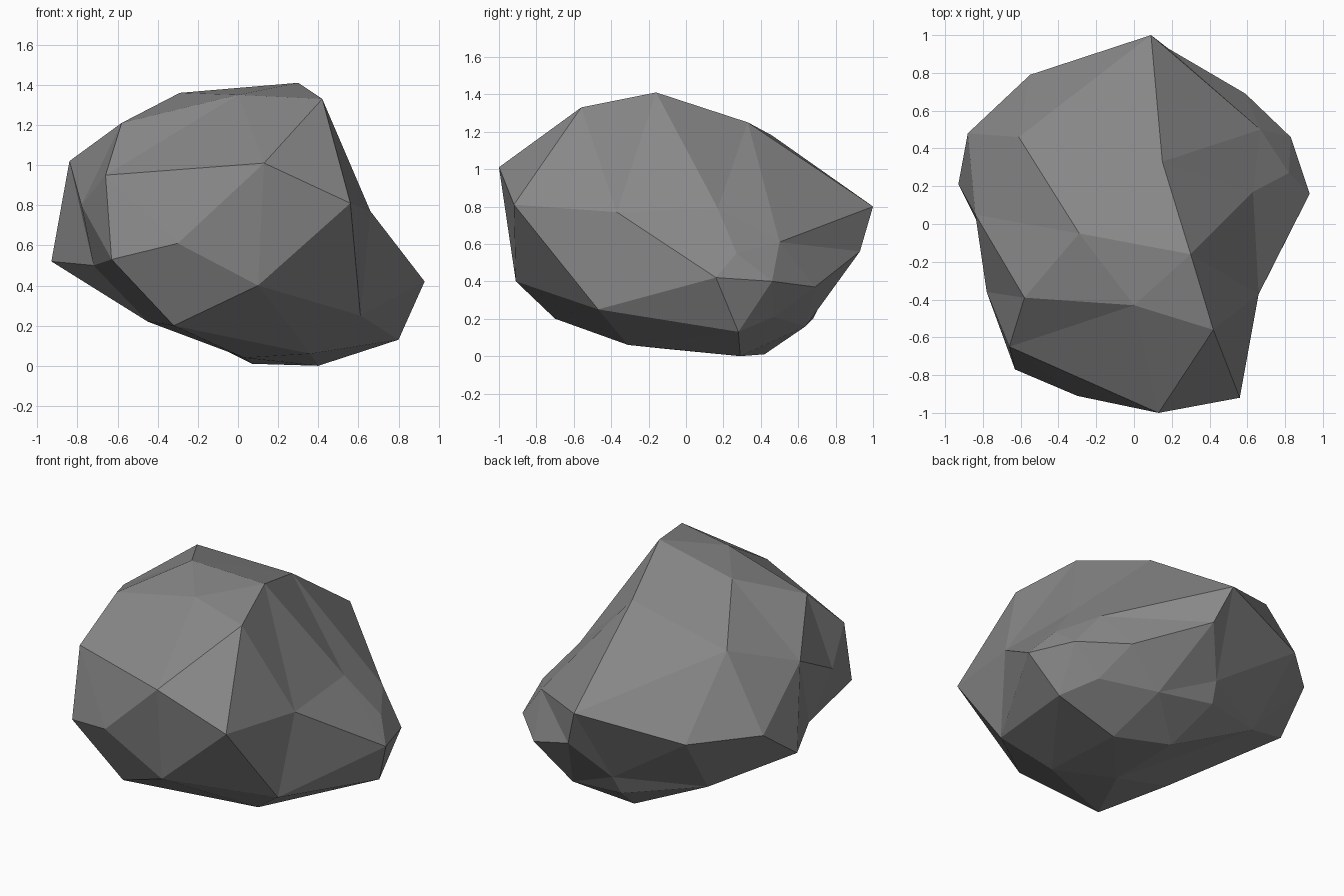
import bpy
import bmesh
from mathutils import Vector

# Remove the default cube
default_cube = bpy.data.objects.get("Cube")
if default_cube:
    bpy.data.objects.remove(default_cube, do_unlink=True)


def flat_material(name, colour):
    material = bpy.data.materials.new(name)
    material.use_nodes = True
    material.diffuse_color = colour
    shader = next(n for n in material.node_tree.nodes if n.type == "BSDF_PRINCIPLED")
    shader.inputs["Base Color"].default_value = colour
    return material


def faceted_boulder(name, corners, core, material):
    """Skin chiselled corners with triangles.

    Each corner is first pushed onto a unit sphere around the core, where the
    convex hull joins neighbouring corners; the corners then return to place,
    so that hollows survive as well as ridges.
    """
    bm = bmesh.new()
    verts = [bm.verts.new((corner - core).normalized()) for corner in corners]
    bmesh.ops.convex_hull(bm, input=verts)
    for vert, corner in zip(verts, corners):
        vert.co = corner
    bmesh.ops.recalc_face_normals(bm, faces=bm.faces[:])
    for face in bm.faces:
        face.smooth = False
    mesh = bpy.data.meshes.new(name)
    bm.to_mesh(mesh)
    bm.free()
    mesh.materials.append(material)
    boulder = bpy.data.objects.new(name, mesh)
    bpy.context.collection.objects.link(boulder)
    return boulder


# Top ridge
crown = [
    (.3, -.16, 1.41), (.42, -.56, 1.33), (0, -.43, 1.35), (-.29, -.05, 1.36),
    (.15, .33, 1.25), (-.58, -.39, 1.21), (-.61, .46, 1.18),
]

# Upper flanks, including the hollow on the +x side
shoulder = [
    (.13, -1, 1.01), (.56, -.92, .81), (.66, -.37, .77), (.63, .17, .79),
    (.09, 1, .8), (-.84, .05, 1.02), (-.78, -.36, .8), (-.66, -.65, .95),
]

# Widest band
girth = [
    (-.3, -.91, .61), (-.63, -.77, .53), (-.72, -.21, .5), (-.93, .21, .52),
    (-.88, .48, .72), (-.55, .79, .69), (.18, .93, .56), (.67, .5, .61),
    (.82, .27, .55), (.93, .16, .42), (.83, .46, .4), (.59, .69, .37),
    (.1, -.91, .4),
]

# Undercut and resting face
base = [
    (-.32, -.7, .2), (.61, -.47, .25), (.8, .28, .13), (.66, .47, .21),
    (.35, .64, .16), (0, .74, .32), (-.02, .68, .2), (-.49, .48, .29),
    (-.45, -.24, .22), (.03, -.12, .04), (.36, -.31, .06), (.4, .29, 0),
    (.07, .42, .01),
]

stone = flat_material("stone_grey", (.25, .25, .25, 1))
corners = [Vector(point) for band in (crown, shoulder, girth, base) for point in band]
faceted_boulder("boulder", corners, Vector((0, 0, .65)), stone)
